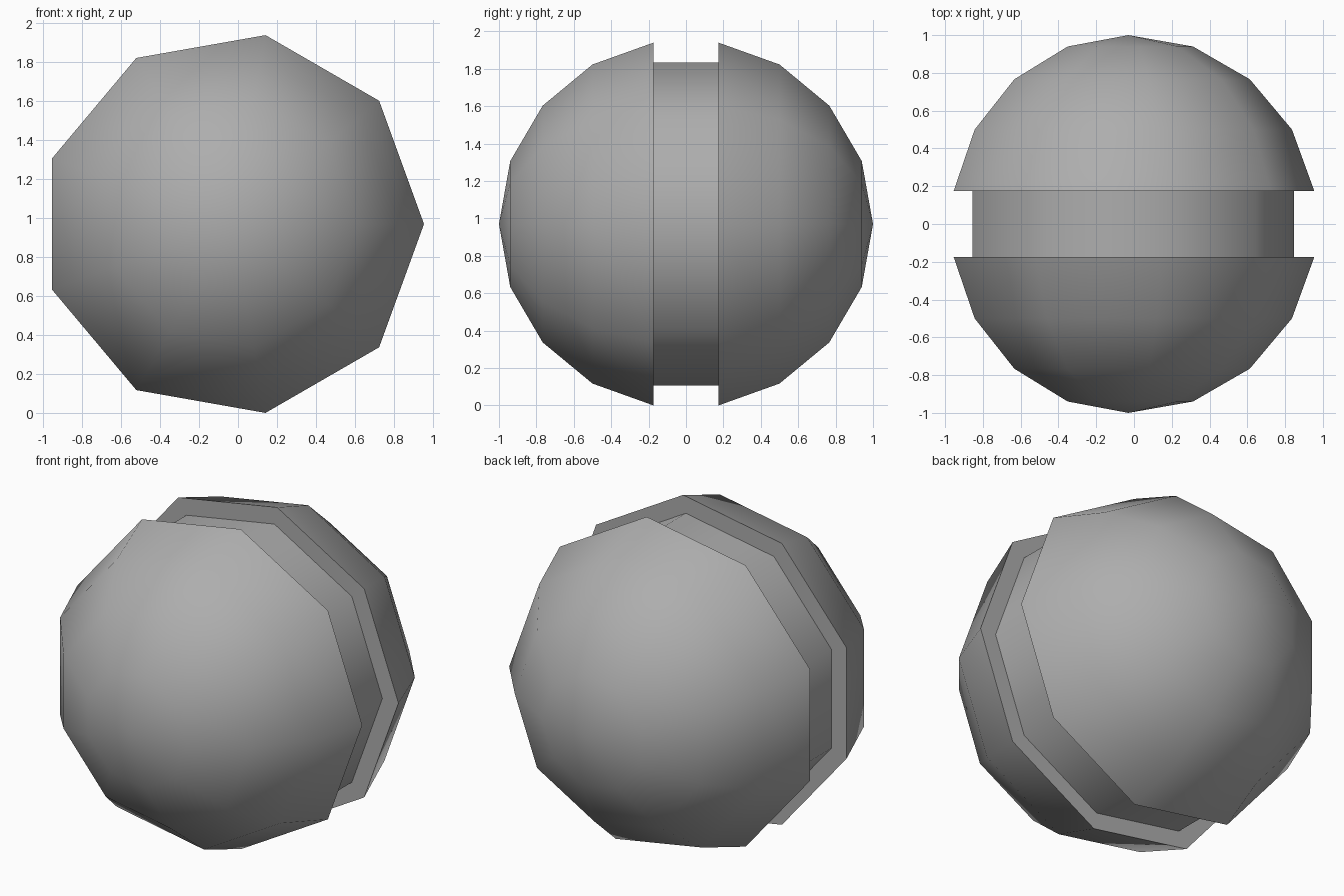
import bpy
import bmesh
from math import sin, cos, pi, radians
from mathutils import Vector

default = bpy.data.objects.get("Cube")
if default:
    bpy.data.objects.remove(default, do_unlink=True)

SIDES = 9
GROOVE_RADIUS = 0.877

# Single mid grey
grey = bpy.data.materials.new("mid_grey")
grey.use_nodes = True
colour = (0.42, 0.42, 0.42, 1.0)
grey.diffuse_color = colour
for node in grey.node_tree.nodes:
    if node.type == 'BSDF_PRINCIPLED':
        node.inputs["Base Color"].default_value = colour

# Half profile: front cap rings, recessed groove, back cap rings
cap = [(sin(i * pi / SIDES), -cos(i * pi / SIDES)) for i in range(5)]
cap.append((GROOVE_RADIUS, cap[-1][1]))
profile = cap + [(r, -y) for r, y in reversed(cap)]

# Spin the profile around the front-to-back axis
bm = bmesh.new()
verts = [bm.verts.new((r, y, 0)) for r, y in profile]
edges = [bm.edges.new(pair) for pair in zip(verts, verts[1:])]
bmesh.ops.spin(bm, geom=verts + edges, cent=(0, 0, 0), axis=(0, 1, 0),
               angle=2 * pi, steps=SIDES, use_duplicate=False)
bmesh.ops.remove_doubles(bm, verts=bm.verts[:], dist=0.0005)
bmesh.ops.recalc_face_normals(bm, faces=bm.faces[:])

# Centre on the origin and rest on the ground
xs = [v.co.x for v in bm.verts]
zs = [v.co.z for v in bm.verts]
bmesh.ops.translate(bm, verts=bm.verts[:],
                    vec=Vector((-(min(xs) + max(xs)) / 2, 0, -min(zs))))

mesh = bpy.data.meshes.new("grooved_ball")
bm.to_mesh(mesh)
bm.free()
mesh.materials.append(grey)
ball = bpy.data.objects.new("grooved_ball", mesh)
bpy.context.collection.objects.link(ball)

# Smooth caps and groove floor, sharp groove edges
bpy.ops.object.select_all(action='DESELECT')
ball.select_set(True)
bpy.context.view_layer.objects.active = ball
bpy.ops.object.shade_smooth_by_angle(angle=radians(60))
